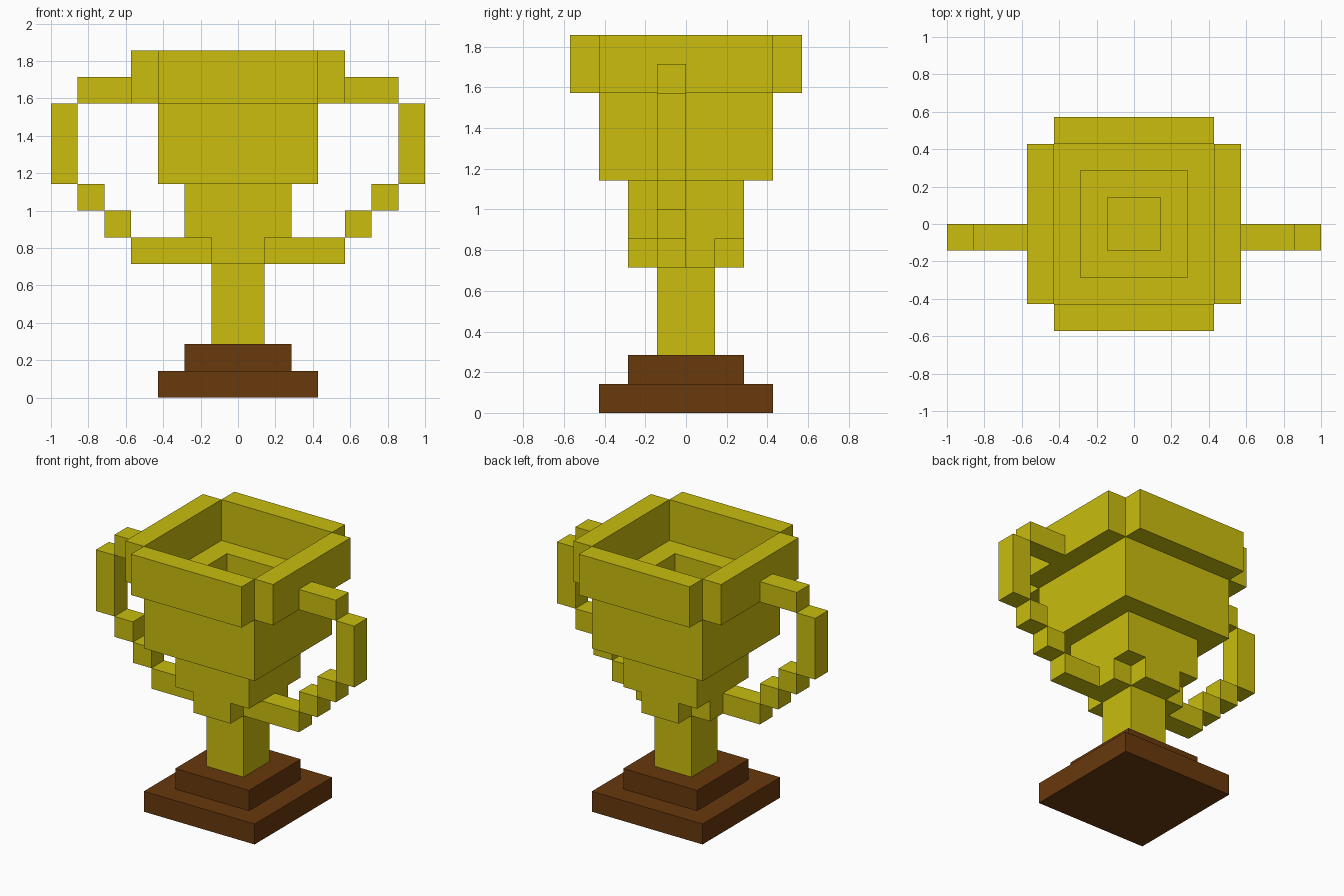
import bpy
import bmesh

if "Cube" in bpy.data.objects:
    bpy.data.objects.remove(bpy.data.objects["Cube"])

U = 1 / 7  # one block


def material(name, rgb):
    m = bpy.data.materials.new(name)
    m.diffuse_color = (*rgb, 1)
    m.use_nodes = True
    m.node_tree.nodes["Principled BSDF"].inputs["Base Color"].default_value = m.diffuse_color
    return m


GOLD = material("gold yellow", (0.585, 0.51, 0.0045))
BROWN = material("dark brown", (0.14, 0.0405, 0.0038))


def part(name, boxes, mat):
    """One object from boxes given in blocks as (x0, x1, y0, y1, z0, z1)."""
    bm = bmesh.new()
    for x0, x1, y0, y1, z0, z1 in boxes:
        verts = bmesh.ops.create_cube(bm, size=1)["verts"]
        for v in verts:
            v.co.x = (x1 if v.co.x > 0 else x0) * U
            v.co.y = (y1 if v.co.y > 0 else y0) * U
            v.co.z = (z1 if v.co.z > 0 else z0) * U
    mesh = bpy.data.meshes.new(name)
    bm.to_mesh(mesh)
    bm.free()
    mesh.materials.append(mat)
    obj = bpy.data.objects.new(name, mesh)
    bpy.context.collection.objects.link(obj)
    return obj


def block(r, z0, z1):
    return (-r, r, -r, r, z0, z1)


def walls(inner, outer, length, z0, z1):
    """Four walls; length is the half length of the front and back walls."""
    boxes = []
    for s in (-1, 1):
        a, b = sorted((s * inner, s * outer))
        boxes.append((-length, length, a, b, z0, z1))
        boxes.append((a, b, -inner, inner, z0, z1))
    return boxes


# Stepped base and stem
part("base_plinth", [block(3, 0, 1)], BROWN)
part("base_step", [block(2, 1, 2)], BROWN)
part("stem", [block(1, 2, 6)], GOLD)

# Hollow cup, widening upward
part("cup_bottom", walls(1, 2, 1, 5, 6), GOLD)
part("cup_lower_wall", walls(1, 2, 2, 6, 8), GOLD)
part("cup_upper_wall", walls(2, 3, 3, 8, 11), GOLD)
part("cup_rim", walls(3, 4, 3, 11, 13), GOLD)

# Stepped handles, mirrored left to right
HANDLE = [(2, 4, 5, 6), (4, 5, 6, 7), (5, 6, 7, 8), (6, 7, 8, 11), (4, 6, 11, 12)]
for side, s in (("left", -1), ("right", 1)):
    boxes = [(*sorted((s * a, s * b)), -1, 0, z0, z1) for a, b, z0, z1 in HANDLE]
    part(side + "_handle", boxes, GOLD)
